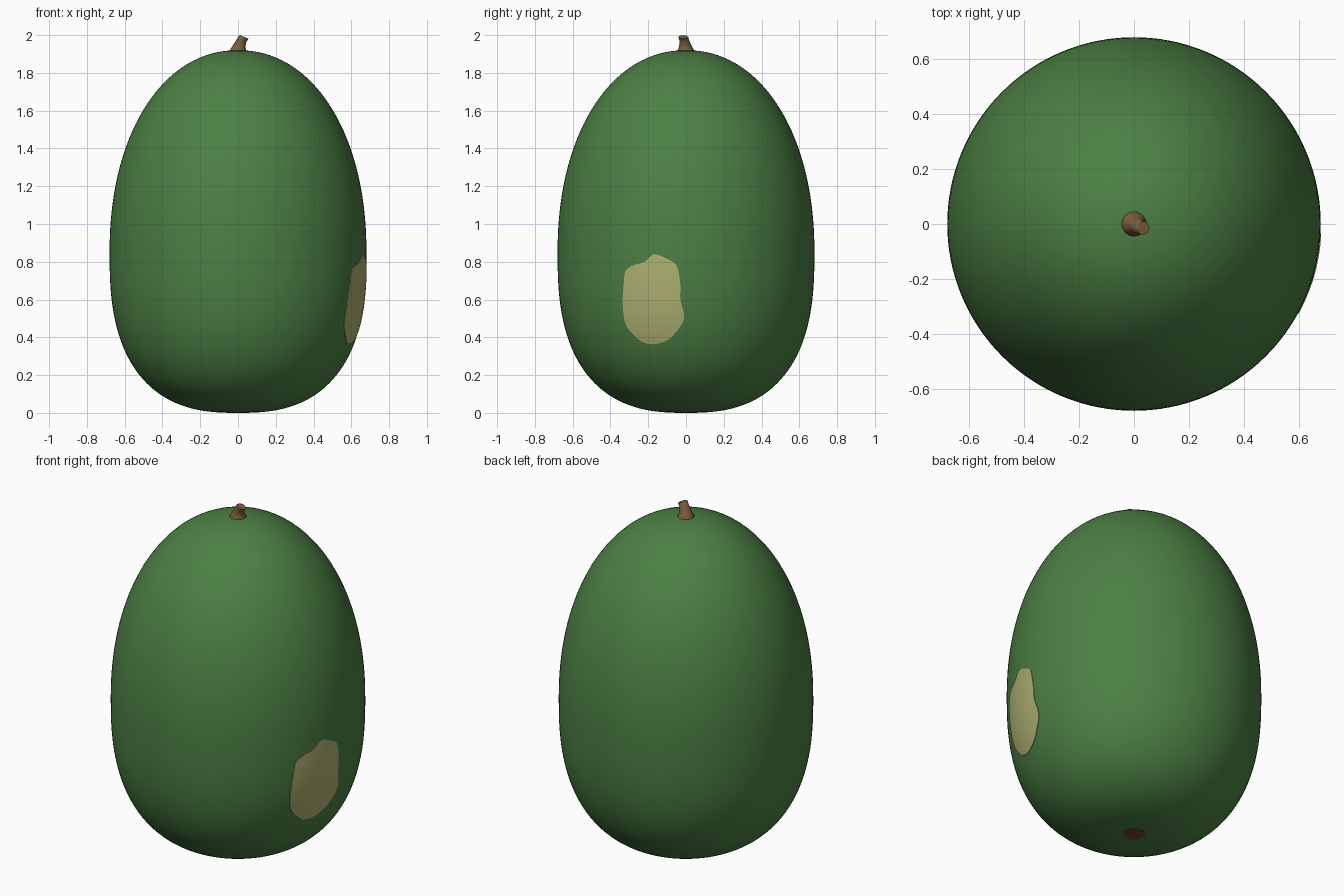
import bpy, bmesh, math
from mathutils import Vector

if "Cube" in bpy.data.objects:
    bpy.data.objects.remove(bpy.data.objects["Cube"])

SEG = 128
Z_MID, TOP, R = 0.85, 1.92, 0.68


def material(name, rgb):
    """Flat material from an sRGB 0-255 colour."""
    lin = [(c / 255 / 12.92) if c < 11 else ((c / 255 + 0.055) / 1.055) ** 2.4 for c in rgb]
    m = bpy.data.materials.new(name)
    m.diffuse_color = (*lin, 1)
    m.use_nodes = True
    m.node_tree.nodes["Principled BSDF"].inputs["Base Color"].default_value = m.diffuse_color
    return m


def radius(z):
    """Body radius: two superellipse halves, blunter at the bottom."""
    if z > Z_MID:
        t, n = (z - Z_MID) / (TOP - Z_MID), 2.12
    else:
        t, n = (Z_MID - z) / Z_MID, 2.6
    return R * max(0.0, 1 - t ** n) ** (1 / n)


def finish(name, bm, mat, angle=60):
    bmesh.ops.recalc_face_normals(bm, faces=bm.faces)
    me = bpy.data.meshes.new(name)
    bm.to_mesh(me)
    bm.free()
    me.materials.append(mat)
    ob = bpy.data.objects.new(name, me)
    bpy.context.collection.objects.link(ob)
    bpy.context.view_layer.objects.active = ob
    ob.select_set(True)
    bpy.ops.object.shade_smooth_by_angle(angle=math.radians(angle))
    ob.select_set(False)
    return ob


def loft(name, rings, seg, mat, angle=60):
    """Skin through rings of (centre, radius, tilt toward +x), capped at both ends."""
    bm = bmesh.new()
    loops = []
    for c, r, tilt in rings:
        loop = []
        for i in range(seg):
            a = 2 * math.pi * i / seg
            x, y = r * math.cos(a), r * math.sin(a)
            loop.append(bm.verts.new(Vector(c) + Vector((x * math.cos(tilt), y, -x * math.sin(tilt)))))
        loops.append(loop)
    for a, b in zip(loops, loops[1:]):
        for i in range(seg):
            j = (i + 1) % seg
            bm.faces.new((a[i], a[j], b[j], b[i]))
    bm.faces.new(loops[0][::-1])
    bm.faces.new(loops[-1])
    return finish(name, bm, mat, angle)


green = material("rind green", (76, 128, 68))
yellow = material("ground spot yellow", (176, 178, 114))
brown = material("stem brown", (124, 94, 62))
scar_brown = material("scar brown", (112, 68, 54))

# Rind: rings spaced evenly in angle so the poles stay smooth
rings = []
N = 72
for k in range(N + 1):
    a = math.pi * (0.004 + 0.992 * k / N)
    z = Z_MID - math.cos(a) * (Z_MID if a < math.pi / 2 else TOP - Z_MID)
    rings.append(((0, 0, z), radius(z), 0))
loft("rind", rings, SEG, green)

# Stem: flared foot, bending to the right
loft("stem", [((0, 0, 1.895), 0.049, 0), ((0, 0, 1.918), 0.045, 0),
              ((0.005, -0.002, 1.935), 0.036, 0.15), ((0.011, -0.005, 1.953), 0.030, 0.25),
              ((0.019, -0.009, 1.972), 0.026, 0.3), ((0.028, -0.013, 1.986), 0.026, 0.4),
              ((0.034, -0.015, 1.990), 0.024, 0.4)], 24, brown, 45)

# Blossom scar: thin disc under the base
loft("blossom_scar", [((0, 0, 0.008), 0.063, 0), ((0, 0, 0.0), 0.060, 0)], 32, scar_brown, 30)

# Ground spot: outline (y, z) laid on the right side of the rind
outline = [(-.17, .84), (-.11, .82), (-.05, .78), (-.03, .68), (-.03, .60), (-.01, .50),
           (-.055, .425), (-.10, .385), (-.16, .365), (-.22, .37), (-.27, .405), (-.32, .47),
           (-.335, .575), (-.33, .68), (-.32, .75), (-.28, .78), (-.22, .80)]


def smooth_closed(pts, steps=4):
    """Catmull-Rom curve through a closed outline."""
    out, n = [], len(pts)
    for i in range(n):
        p0, p1, p2, p3 = (Vector(pts[(i + k) % n]) for k in (-1, 0, 1, 2))
        for s in range(steps):
            t = s / steps
            out.append(0.5 * (2 * p1 + (p2 - p0) * t + (2 * p0 - 5 * p1 + 4 * p2 - p3) * t * t
                              + (3 * p1 - p0 - 3 * p2 + p3) * t ** 3))
    return out


def on_rind(p, lift=0.003):
    r = radius(p.y) + lift
    return (math.sqrt(r * r - p.x * p.x), p.x, p.y)


edge = smooth_closed(outline)
mid = Vector((-0.175, 0.60))
bm = bmesh.new()
centre = bm.verts.new(on_rind(mid))
levels = [[bm.verts.new(on_rind(mid.lerp(p, k / 8))) for p in edge] for k in range(1, 9)]
levels.append([bm.verts.new(on_rind(p, -0.003)) for p in edge])  # rim sunk into the rind
n = len(edge)
for i in range(n):
    j = (i + 1) % n
    bm.faces.new((centre, levels[0][i], levels[0][j]))
    for a, b in zip(levels, levels[1:]):
        bm.faces.new((a[i], b[i], b[j], a[j]))
spot = finish("ground_spot", bm, yellow, 40)
# Make sure the open patch faces outward
if spot.data.polygons[0].normal.x < 0:
    spot.data.flip_normals()
